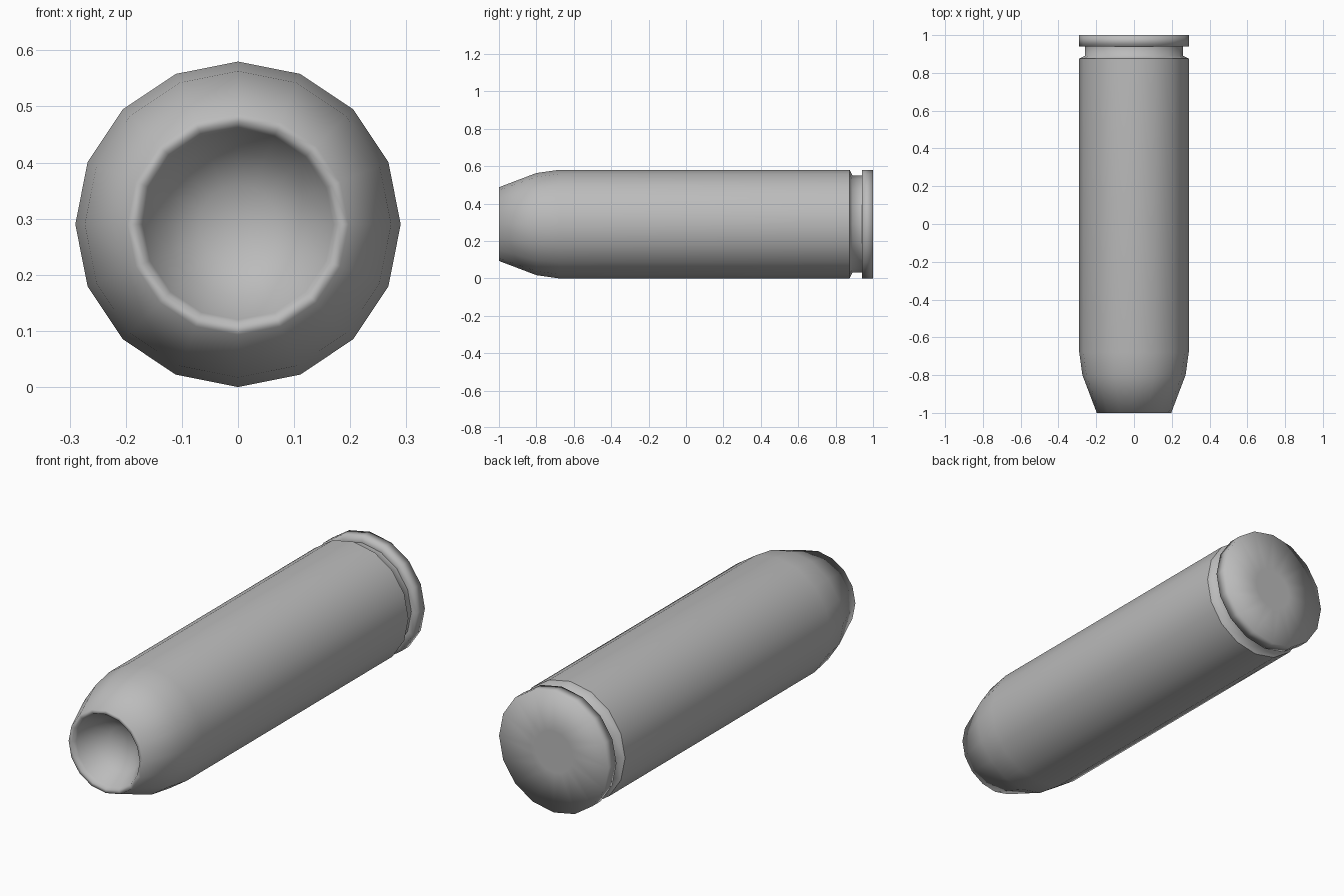
import bpy, bmesh
from math import tau
from mathutils import Vector

SIDES = 16
AXIS_Z = 0.29

cube = bpy.data.objects.get("Cube")
if cube:
    bpy.data.objects.remove(cube, do_unlink=True)

# Plain grey metal
GREY = (0.5, 0.5, 0.5, 1.0)
metal = bpy.data.materials.new("grey_metal")
metal.use_nodes = True
metal.diffuse_color = GREY
metal.node_tree.nodes["Principled BSDF"].inputs["Base Color"].default_value = GREY


def lathe(name, profile):
    """Spin (radius, y) points around the long axis."""
    bm = bmesh.new()
    verts = [bm.verts.new((0, y, AXIS_Z + r)) for r, y in profile]
    edges = [bm.edges.new(pair) for pair in zip(verts, verts[1:])]
    bmesh.ops.spin(bm, geom=verts + edges, cent=Vector((0, 0, AXIS_Z)),
                   axis=Vector((0, 1, 0)), angle=tau, steps=SIDES)
    bmesh.ops.remove_doubles(bm, verts=bm.verts, dist=0.0005)
    bmesh.ops.recalc_face_normals(bm, faces=bm.faces)
    for face in bm.faces:
        face.smooth = True
    mesh = bpy.data.meshes.new(name)
    bm.to_mesh(mesh)
    bm.free()
    mesh.materials.append(metal)
    obj = bpy.data.objects.new(name, mesh)
    bpy.context.collection.objects.link(obj)
    return obj


# Hollow nose, tapered shoulder and long straight wall
lathe("casing_body", [
    (0, -0.86), (0.07, -0.87), (0.13, -0.91), (0.17, -0.98), (0.18, -1.0),
    (0.197, -1.0), (0.273, -0.8), (0.29, -0.68), (0.29, 0.875),
])

# Recessed groove behind the wall
lathe("extractor_groove", [(0.29, 0.875), (0.26, 0.89), (0.26, 0.94)])

# Flat rim at the back
lathe("base_rim", [
    (0.26, 0.94), (0.29, 0.94), (0.29, 1.0), (0.1, 1.0), (0, 1.0),
])
